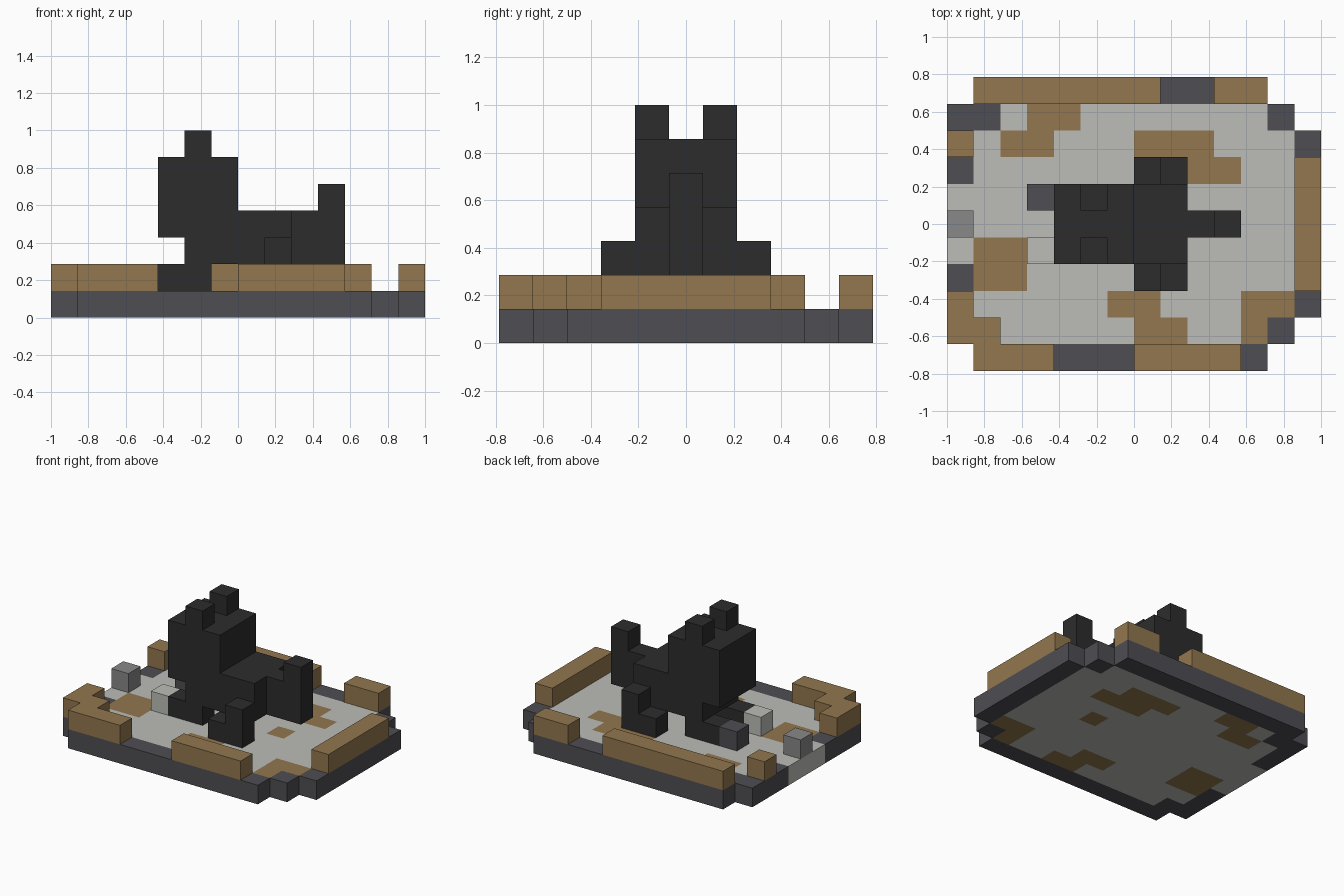
import bpy
import bmesh
from mathutils import Vector

cube = bpy.data.objects.get("Cube")
if cube:
    bpy.data.objects.remove(cube, do_unlink=True)

UNIT = 1 / 7                                # edge of one block
ORIGIN = Vector((-7, -5.5, 0))              # grid corner, in blocks


def material(name, *rgb):
    lin = [((c / 255 + 0.055) / 1.055) ** 2.4 for c in rgb] + [1]
    mat = bpy.data.materials.new(name)
    mat.use_nodes = True
    mat.diffuse_color = lin
    node = mat.node_tree.nodes["Principled BSDF"]
    node.inputs["Base Color"].default_value = lin
    node.inputs["Roughness"].default_value = 0.9
    return mat


BROWN = material("earth brown", 146, 119, 78)
PALE = material("pale stone", 188, 190, 184)
GREY = material("mid grey", 136, 136, 136)
SLATE = material("slate grey", 78, 77, 82)
BLACK = material("soft black", 44, 44, 44)

blocks = {}                                 # grid cell -> part name
parts = {}                                  # part name -> material


def fill(part, mat, x, y, z):
    """Fill inclusive block ranges; each range is an int or a (first, last) pair."""
    parts[part] = mat
    xs, ys, zs = (range(r, r + 1) if isinstance(r, int) else range(r[0], r[1] + 1)
                  for r in (x, y, z))
    for i in xs:
        for j in ys:
            for k in zs:
                blocks[i, j, k] = part


def fill_pair(part, mat, x, y, z):
    """Fill blocks on both sides of the centre row."""
    fill("right_" + part, mat, x, y, z)
    fill("left_" + part, mat, x, 10 - y, z)


# Base slab: dark rim with stepped corners, then the pale floor inside it
for row in (0, 10):
    fill("base_rim", SLATE, (1, 11), row, 0)
for row in (1, 9):
    fill("base_rim", SLATE, (0, 12), row, 0)
    fill("floor", PALE, (2, 11), row, 0)
fill("base_rim", SLATE, (0, 13), (2, 8), 0)
fill("floor", PALE, (1, 12), (2, 8), 0)
fill("floor", PALE, 0, (4, 6), 0)

# Earth patches set into the floor
for x, y in (((3, 4), 9), ((2, 3), 8), ((7, 9), 8), ((8, 10), 7), ((1, 2), (3, 4)),
             (9, 5), ((6, 7), 2), ((7, 8), 1), ((11, 12), 2), (11, 1)):
    fill("earth_patches", BROWN, x, y, 0)

# Broken wall standing on the rim
for x, y in (((1, 7), 10), ((10, 11), 10), (0, 8), (13, (3, 7)),
             (0, (1, 2)), (1, 1), ((1, 3), 0), ((7, 10), 0)):
    fill("wall", BROWN, x, y, 1)

# Loose stone at the open end
fill("loose_stone", GREY, 0, 5, 1)

# Animal: head, ears, chest, body and tail
fill("head", BLACK, (4, 6), (4, 6), (3, 5))
fill_pair("ear", BLACK, 5, 4, 6)
fill("chest", BLACK, (5, 6), (4, 6), 2)
fill("body", BLACK, (7, 8), (4, 6), (2, 3))
fill("tail", BLACK, 9, 5, (2, 3))
fill("tail", BLACK, 10, 5, (2, 4))

# Legs and paws
fill_pair("front_leg", BLACK, (4, 5), 4, 1)
fill("right_front_paw", PALE, 3, 4, 1)
fill("left_front_paw", SLATE, 3, 6, 1)
fill_pair("hind_leg", BLACK, 8, 3, (1, 2))
fill_pair("hind_paw", BLACK, 7, 3, 1)


def build(part, mat):
    """Make one object from the exposed faces of a part's blocks."""
    bm = bmesh.new()
    for cell in [c for c, p in blocks.items() if p == part]:
        for axis in range(3):
            for sign in (-1, 1):
                step = Vector((0, 0, 0))
                step[axis] = sign
                if tuple(int(v) for v in Vector(cell) + step) in blocks:
                    continue
                u, v = Vector((0, 0, 0)), Vector((0, 0, 0))
                u[(axis + 1) % 3] = 0.5
                v[(axis + 2) % 3] = 0.5 * sign
                mid = Vector(cell) + ORIGIN + Vector((0.5, 0.5, 0.5)) + step / 2
                corners = (mid - u - v, mid + u - v, mid + u + v, mid - u + v)
                bm.faces.new([bm.verts.new(c * UNIT) for c in corners])
    bmesh.ops.remove_doubles(bm, verts=bm.verts[:], dist=0.001)
    bmesh.ops.dissolve_limit(bm, angle_limit=0.01, verts=bm.verts[:], edges=bm.edges[:])
    mesh = bpy.data.meshes.new(part)
    bm.to_mesh(mesh)
    bm.free()
    mesh.materials.append(mat)
    bpy.context.collection.objects.link(bpy.data.objects.new(part, mesh))


for part, mat in parts.items():
    build(part, mat)
